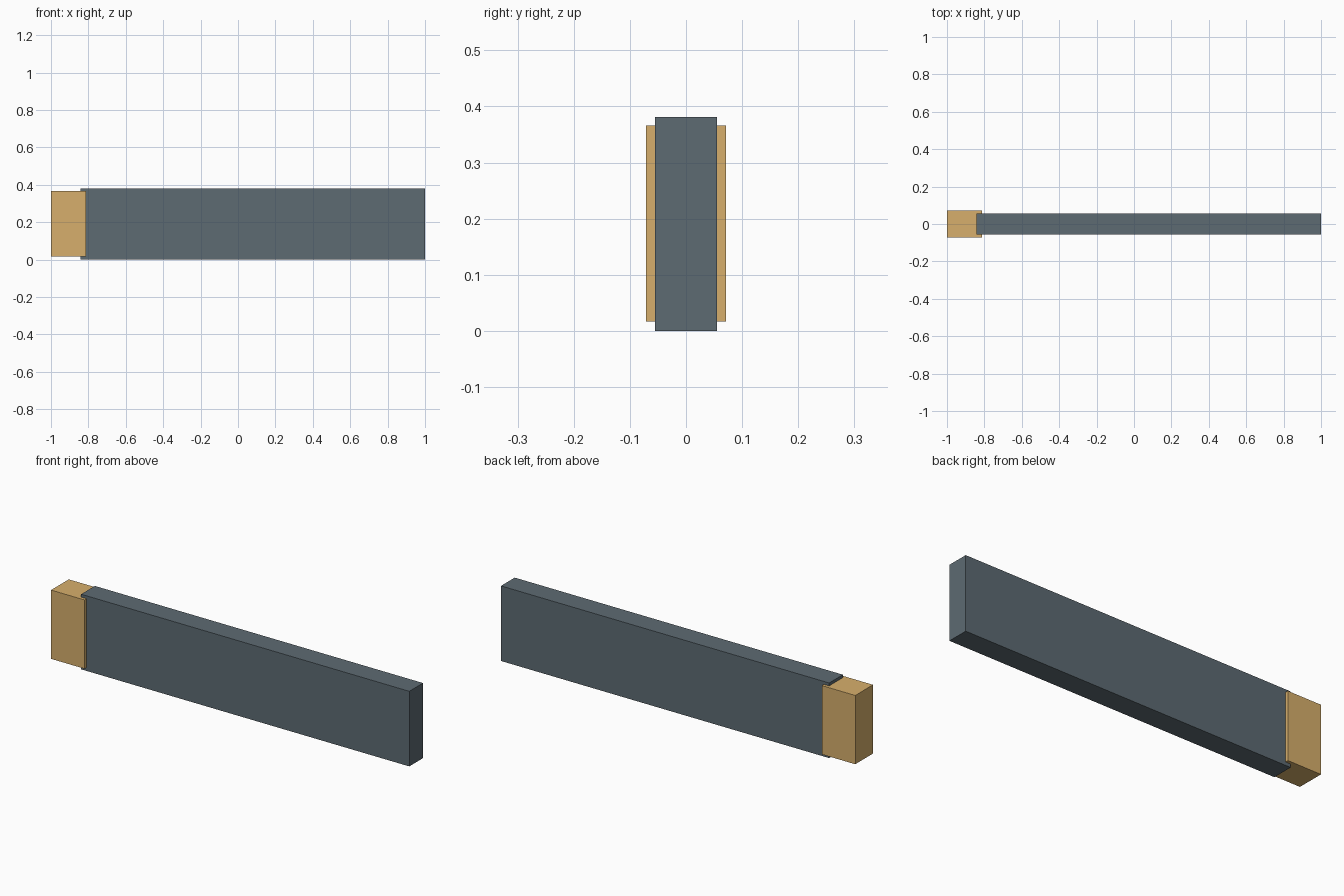
import bpy

if "Cube" in bpy.data.objects:
    bpy.data.objects.remove(bpy.data.objects["Cube"])


def material(name, rgb):
    m = bpy.data.materials.new(name)
    m.diffuse_color = (*rgb, 1.0)
    m.use_nodes = True
    m.node_tree.nodes["Principled BSDF"].inputs["Base Color"].default_value = m.diffuse_color
    return m


def box(name, x0, x1, half_y, z0, z1, mat):
    bpy.ops.mesh.primitive_cube_add(size=1)
    o = bpy.context.object
    o.name = name
    o.location = ((x0 + x1) / 2, 0, (z0 + z1) / 2)
    o.scale = (x1 - x0, 2 * half_y, z1 - z0)
    bpy.ops.object.transform_apply(location=True, rotation=True, scale=True)
    o.data.materials.append(mat)
    return o


slate = material("slate", (0.11, 0.145, 0.17))
tan = material("tan", (0.68, 0.43, 0.15))

# Long slate bar
box("long_bar", -0.842, 1.0, 0.055, 0.0, 0.381, slate)
# Wider tan block gripping the left end of the bar
box("end_block", -1.0, -0.812, 0.071, 0.017, 0.366, tan)
